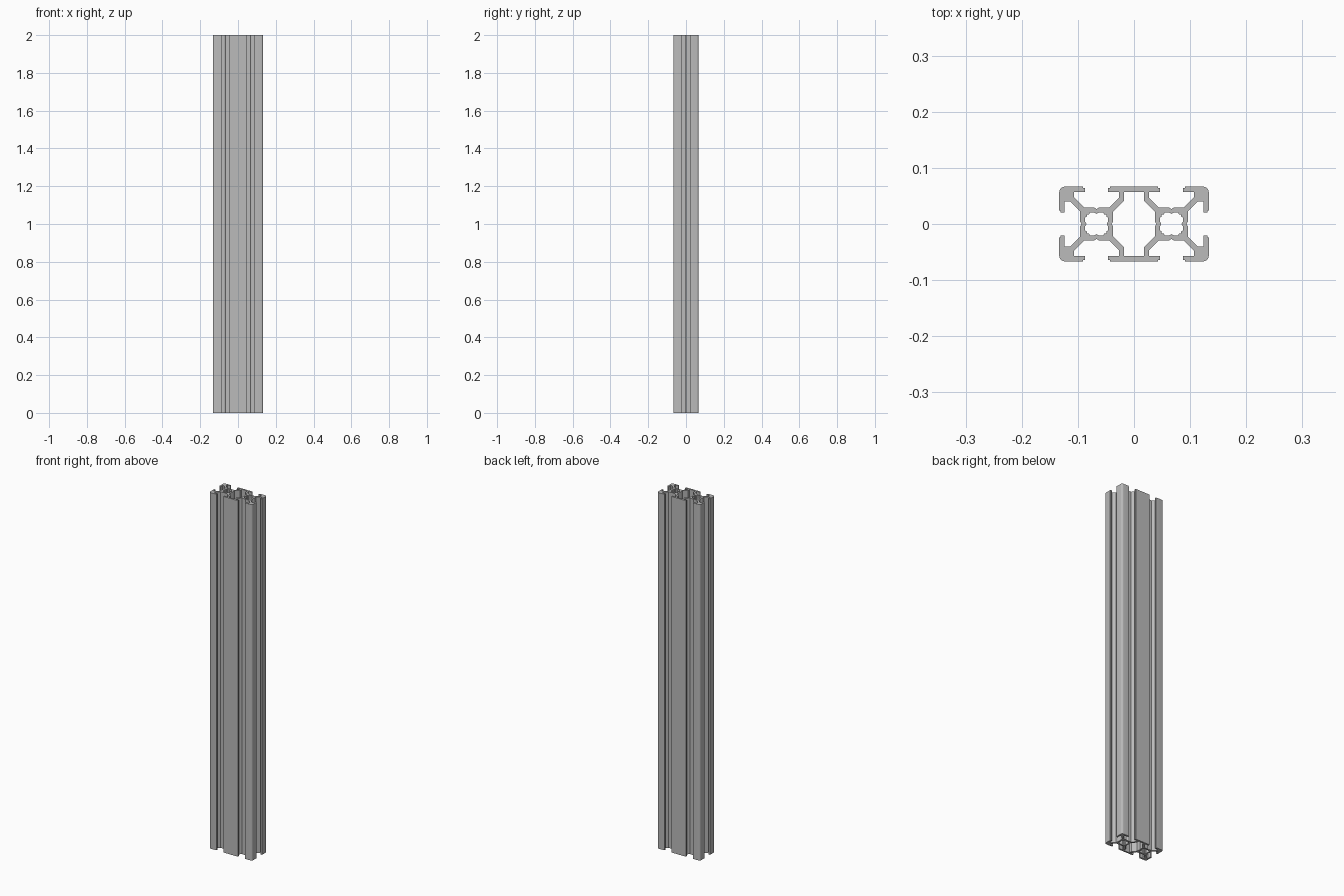
import bpy
import bmesh

cube = bpy.data.objects.get("Cube")
if cube:
    bpy.data.objects.remove(cube, do_unlink=True)

MM = 2 / 300          # profile is drawn in millimetres
MODULE = 10           # distance of each slotted module from the centre


def swap(points):
    return [(v, u) for u, v in reversed(points)]


def flip_u(points):
    return [(-u, v) for u, v in reversed(points)]


def flip_v(points):
    return [(u, -v) for u, v in reversed(points)]


def shift(points, du):
    return [(u + du, v) for u, v in points]


def tidy(points):
    """Drop neighbouring duplicates of a closed loop."""
    return [p for i, p in enumerate(points)
            if abs(p[0] - points[i - 1][0]) + abs(p[1] - points[i - 1][1]) > 1e-4]


def four_way(quarter):
    """Mirror a quarter, running from the v axis to the u axis, into a full loop."""
    half = quarter + flip_v(quarter)
    return tidy(half + flip_u(half))


# Half of one T-slot, from the groove in the core to the outer lip
slot = [(0, 4), (0.6, 4.4), (3.34, 4.4), (6, 7.06), (6, 8.6),
        (3.1, 8.6), (3.1, 9.6), (3.6, 9.6), (3.6, 10)]
corner = [(8.5, 10), (9.07, 9.89), (9.56, 9.56)]

# Outer outline: middle slot half, then the corner mirrored on its diagonal
eighth = slot + corner
outer = four_way(shift(flip_u(slot) + eighth + swap(eighth), MODULE))

# Central cavity between the two cores
cavity = four_way(shift([(-7.35, 8.6), (-7.35, 6.29), (-4.4, 3.34),
                         (-4.4, 0.6), (-4, 0)], MODULE))

# Wavy bore in each core
bore_eighth = [(0, 2.7), (0.7, 3.1), (1.7, 3.1), (2, 2.6), (2.6, 2.6)]
bore = four_way(bore_eighth + swap(bore_eighth))

# Extrude the filled profile
curve = bpy.data.curves.new("profile", "CURVE")
curve.dimensions = "2D"
curve.fill_mode = "BOTH"
curve.extrude = 1
for loop in (outer, cavity, shift(bore, MODULE), shift(bore, -MODULE)):
    spline = curve.splines.new("POLY")
    spline.points.add(len(loop) - 1)
    for point, (u, v) in zip(spline.points, loop):
        point.co = (u * MM, v * MM, 0, 1)
    spline.use_cyclic_u = True

helper = bpy.data.objects.new("profile_helper", curve)
bpy.context.collection.objects.link(helper)
bpy.context.view_layer.update()
mesh = bpy.data.meshes.new_from_object(
    helper.evaluated_get(bpy.context.evaluated_depsgraph_get()))
bpy.data.objects.remove(helper, do_unlink=True)

# Weld caps to walls and stand the bar on the ground
bm = bmesh.new()
bm.from_mesh(mesh)
bmesh.ops.remove_doubles(bm, verts=bm.verts, dist=1e-5)
bmesh.ops.translate(bm, verts=bm.verts, vec=(0, 0, 1))
bmesh.ops.recalc_face_normals(bm, faces=bm.faces)
bm.to_mesh(mesh)
bm.free()

# Plain aluminium
metal = bpy.data.materials.new("aluminium_grey")
metal.use_nodes = True
colour = (0.5, 0.5, 0.5, 1)
metal.diffuse_color = colour
metal.node_tree.nodes["Principled BSDF"].inputs["Base Color"].default_value = colour
mesh.materials.clear()
mesh.materials.append(metal)

bar = bpy.data.objects.new("slotted_bar", mesh)
bpy.context.collection.objects.link(bar)
bpy.ops.object.select_all(action="DESELECT")
bar.select_set(True)
bpy.context.view_layer.objects.active = bar
bpy.ops.object.shade_smooth_by_angle(angle=0.5)
